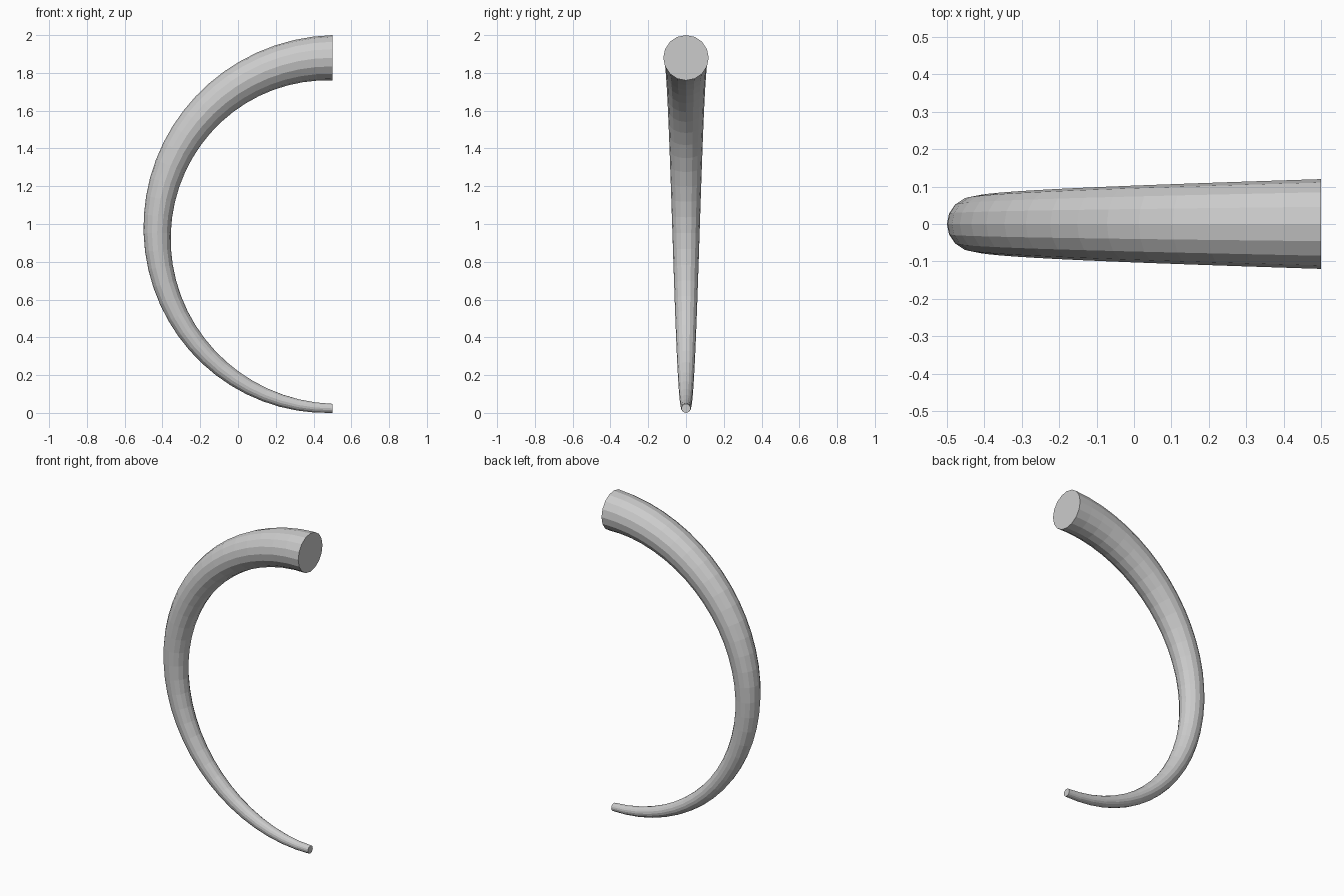
import bpy, bmesh
from math import sin, cos, pi

if "Cube" in bpy.data.objects:
    bpy.data.objects.remove(bpy.data.objects["Cube"])

SIDES, STEPS = 16, 32
R = 0.928                      # radius of the semicircular centre line
CX, CZ = 0.5, 0.952            # its centre
R_TIP, R_BASE = 0.024, 0.12    # tapering section radii

bm = bmesh.new()

# Rings swept along the half circle, from thin tip to thick base
rings = []
for i in range(STEPS + 1):
    t = i / STEPS
    a = pi * t
    r = R_TIP + (R_BASE - R_TIP) * t
    ring = []
    for j in range(SIDES):
        b = 2 * pi * j / SIDES
        d = R + r * cos(b)
        ring.append(bm.verts.new((CX - d * sin(a), r * sin(b), CZ - d * cos(a))))
    rings.append(ring)

# Side faces and flat end caps
for p, q in zip(rings, rings[1:]):
    for j in range(SIDES):
        k = (j + 1) % SIDES
        bm.faces.new((p[j], p[k], q[k], q[j]))
bm.faces.new(rings[0])
bm.faces.new(rings[-1])
bmesh.ops.recalc_face_normals(bm, faces=bm.faces)

mesh = bpy.data.meshes.new("curved_horn")
bm.to_mesh(mesh)
bm.free()
bpy.context.collection.objects.link(bpy.data.objects.new("curved_horn", mesh))
